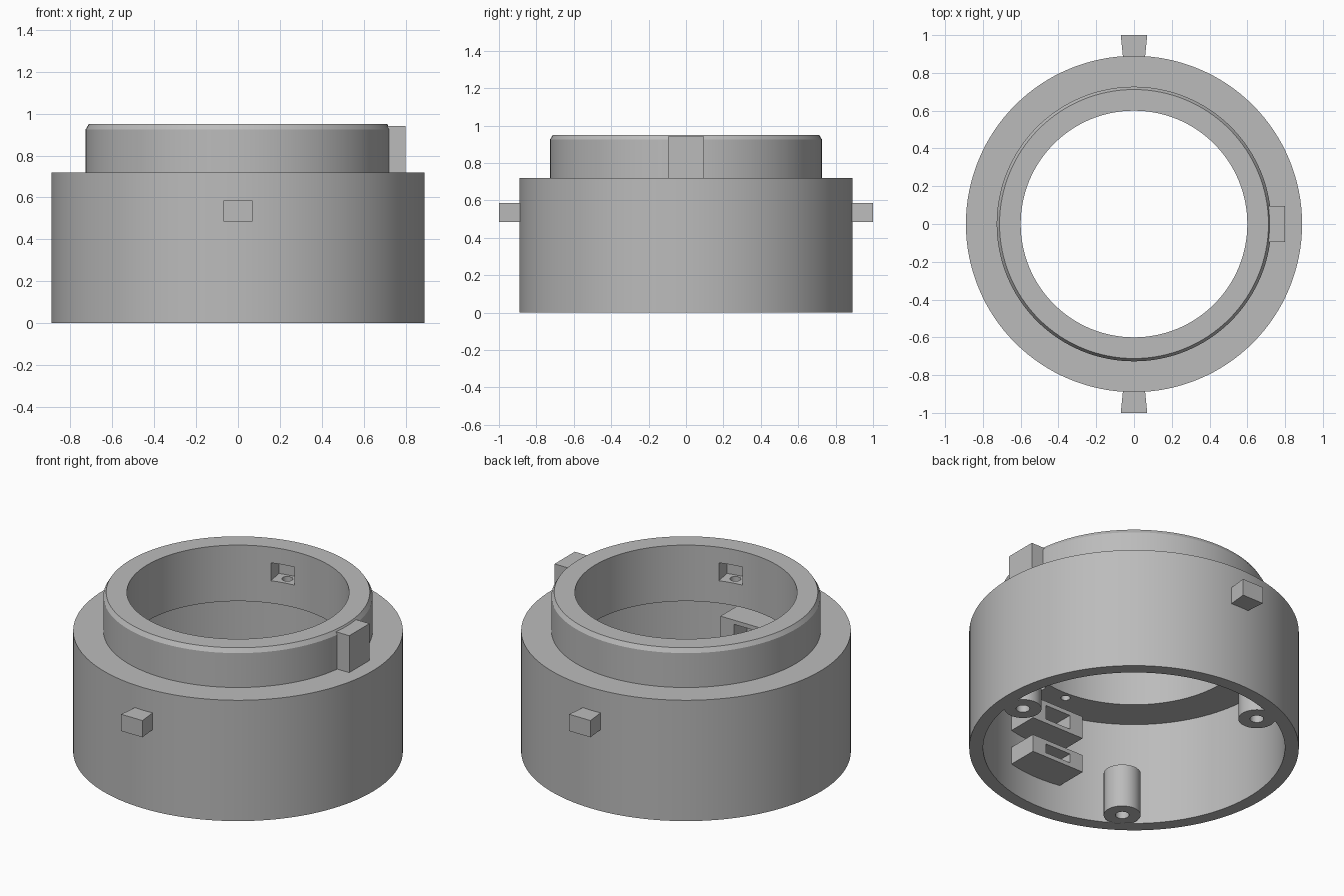
import bpy, bmesh
from math import cos, sin, pi, radians
from mathutils import Matrix

cube = bpy.data.objects.get("Cube")
if cube:
    bpy.data.objects.remove(cube, do_unlink=True)

grey = bpy.data.materials.new("matte_grey")
grey.use_nodes = True
colour = (0.5, 0.5, 0.5, 1)
grey.diffuse_color = colour
grey.node_tree.nodes["Principled BSDF"].inputs["Base Color"].default_value = colour


def finish(name, bm, matrix=None, smooth=False):
    bmesh.ops.recalc_face_normals(bm, faces=bm.faces)
    mesh = bpy.data.meshes.new(name)
    bm.to_mesh(mesh)
    bm.free()
    mesh.materials.append(grey)
    ob = bpy.data.objects.new(name, mesh)
    bpy.context.collection.objects.link(ob)
    if matrix:
        ob.matrix_world = matrix
    if smooth:
        shade(ob)
    return ob


def shade(ob):
    bpy.ops.object.select_all(action='DESELECT')
    ob.select_set(True)
    bpy.context.view_layer.objects.active = ob
    bpy.ops.object.shade_smooth_by_angle(angle=radians(25))


def lathe(name, profile, segments, matrix=None, smooth=True):
    """Revolve a closed (radius, height) loop about z."""
    bm = bmesh.new()
    rings = []
    for i in range(segments):
        a = 2 * pi * i / segments
        rings.append([bm.verts.new((r * cos(a), r * sin(a), z)) for r, z in profile])
    n = len(profile)
    for i, ring in enumerate(rings):
        nxt = rings[(i + 1) % segments]
        for j in range(n):
            k = (j + 1) % n
            bm.faces.new((ring[j], nxt[j], nxt[k], ring[k]))
    return finish(name, bm, matrix, smooth)


def box(name, x, y, z, matrix=None, flare=1.0):
    """Box from ranges; flare widens its y extent at the far x end."""
    bm = bmesh.new()
    bmesh.ops.create_cube(bm, size=1)
    for v in bm.verts:
        far = v.co.x > 0
        v.co = [rng[1] if c > 0 else rng[0] for c, rng in zip(v.co, (x, y, z))]
        if far:
            v.co.y *= flare
    return finish(name, bm, matrix)


def cylinder(name, radius, z0, z1, matrix):
    bm = bmesh.new()
    bmesh.ops.create_cone(bm, cap_ends=True, segments=32, radius1=radius, radius2=radius,
                          depth=z1 - z0, matrix=Matrix.Translation((0, 0, (z0 + z1) / 2)))
    return finish(name, bm, matrix)


def cut(target, cutter):
    cutter.hide_render = True
    cutter.hide_viewport = True
    mod = target.modifiers.new("cut", 'BOOLEAN')
    mod.operation = 'DIFFERENCE'
    mod.solver = 'EXACT'
    mod.object = cutter


def apply_cuts(ob):
    bpy.context.view_layer.update()
    dg = bpy.context.evaluated_depsgraph_get()
    mesh = bpy.data.meshes.new_from_object(ob.evaluated_get(dg))
    ob.modifiers.clear()
    ob.data = mesh


def turn(degrees):
    return Matrix.Rotation(radians(degrees), 4, 'Z')


# Stepped ring housing with a chamfered collar
body = lathe("housing", [(0.815, 0), (0.89, 0), (0.89, 0.72), (0.727, 0.72), (0.727, 0.925),
                         (0.712, 0.95), (0.6, 0.95), (0.6, 0.616), (0.815, 0.616)], 128, smooth=False)
cutters = []

# Screw pockets in the collar bore, each with a hole through its floor
for angle in (101, 281):
    cutters.append(box("pocket_cutter", (0.5, 0.7), (-0.07, 0.07), (0.75, 0.857), turn(angle)))
    cutters.append(cylinder("pocket_hole_cutter", 0.03, 0.55, 0.8,
                            turn(angle) @ Matrix.Translation((0.655, 0, 0))))
# Small hole in the inner ledge
cutters.append(cylinder("ledge_hole_cutter", 0.025, 0.55, 0.7,
                        turn(265) @ Matrix.Translation((0.645, 0, 0))))
for c in cutters:
    cut(body, c)
apply_cuts(body)
shade(body)

# Locating key on the collar
box("collar_key", (0.7, 0.8), (-0.095, 0.095), (0.715, 0.94))

# Bayonet pegs, front and back
for name, angle in (("front_peg", -90), ("back_peg", 90)):
    box(name, (0.86, 1.0), (-0.056, 0.056), (0.485, 0.585), turn(angle), flare=1.25)

# Three hollow screw bosses inside the skirt
for i in range(3):
    place = turn(-5 + 120 * i) @ Matrix.Translation((0.732, 0, 0))
    lathe("screw_boss_%d" % (i + 1), [(0.001, 0.2), (0.037, 0.2), (0.037, 0.002), (0.1, 0.002),
                                      (0.1, 0.26), (0.001, 0.26)], 40, place)

# Two slotted holder blocks on the inner wall
for name, z0, z1 in (("lower_holder", 0.175, 0.28), ("upper_holder", 0.385, 0.52)):
    block = box(name, (-0.15, 0.2), (-0.83, -0.61), (z0, z1))
    slot = box(name + "_cutter", (-0.06, 0.11), (-0.73, -0.5), (z0 + 0.025, z1 - 0.025))
    cut(block, slot)
    apply_cuts(block)

for ob in [o for o in bpy.data.objects if "cutter" in o.name]:
    bpy.data.objects.remove(ob, do_unlink=True)
